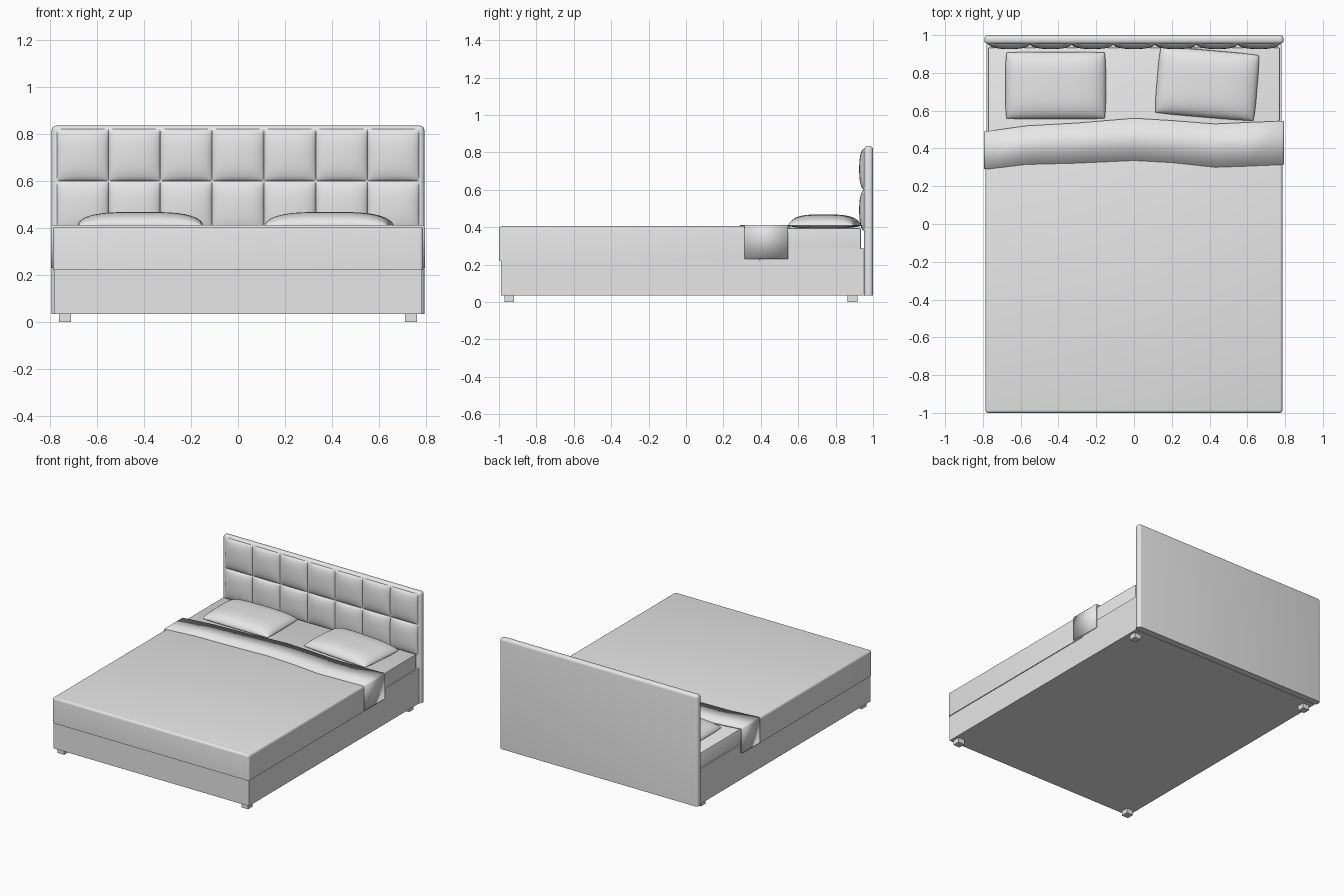
import bpy
import bmesh
import math
from mathutils import Matrix

old = bpy.data.objects.get("Cube")
if old:
    bpy.data.objects.remove(old, do_unlink=True)

grey = bpy.data.materials.new("plain_grey")
grey.use_nodes = True
colour = (0.8, 0.8, 0.8, 1)
grey.diffuse_color = colour
grey.node_tree.nodes["Principled BSDF"].inputs["Base Color"].default_value = colour


def finish(name, bm, smooth=True):
    bmesh.ops.recalc_face_normals(bm, faces=bm.faces)
    mesh = bpy.data.meshes.new(name)
    bm.to_mesh(mesh)
    bm.free()
    mesh.materials.append(grey)
    obj = bpy.data.objects.new(name, mesh)
    bpy.context.collection.objects.link(obj)
    if smooth:
        bpy.ops.object.select_all(action='DESELECT')
        obj.select_set(True)
        bpy.context.view_layer.objects.active = obj
        bpy.ops.object.shade_smooth_by_angle(angle=math.radians(40))
    return obj


def box(name, lo, hi, bevel=0.0, segments=4):
    """Box between two corners; every edge not on the underside is rounded."""
    bm = bmesh.new()
    bmesh.ops.create_cube(bm, size=1)
    for v in bm.verts:
        v.co = [lo[i] + (hi[i] - lo[i]) * (v.co[i] + 0.5) for i in range(3)]
    if bevel:
        edges = [e for e in bm.edges if max(v.co.z for v in e.verts) > lo[2] + 0.001]
        bmesh.ops.bevel(bm, geom=edges, offset=bevel, segments=segments,
                        profile=0.5, affect='EDGES')
    return finish(name, bm, bevel > 0)


def sheet(bm, n, func):
    """Grid over -1..1 squared, denser towards its rim."""
    t = [-math.cos(math.pi * i / n) for i in range(n + 1)]
    rows = [[bm.verts.new(func(u, v)) for u in t] for v in t]
    for a, b in zip(rows, rows[1:]):
        for i in range(n):
            bm.faces.new((a[i], a[i + 1], b[i + 1], b[i]))


def bulge(u, v, power):
    return math.sqrt(max(0, (1 - abs(u) ** power) * (1 - abs(v) ** power)))


# Feet
for side, sx in (("right", -1), ("left", 1)):
    for end, y in (("front", -0.945), ("back", 0.89)):
        x = sx * 0.735
        box(f"{end}_{side}_foot", (x - 0.026, y - 0.026, 0), (x + 0.026, y + 0.026, 0.04))

# Base, mattress and blanket
box("bed_base", (-0.78, -0.99, 0.035), (0.78, 0.95, 0.29))
box("mattress", (-0.772, -0.97, 0.28), (0.772, 0.935, 0.396), 0.008, 2)
box("blanket", (-0.786, -1, 0.222), (0.786, 0.4, 0.405), 0.015)

# Folded blanket edge: (x, front y, back y) across the bed, hanging down each side
across = [(-0.785, 0.29, 0.49), (-0.57, 0.315, 0.52), (-0.3, 0.322, 0.535),
          (0, 0.336, 0.56), (0.2, 0.325, 0.548), (0.43, 0.3, 0.53),
          (0.6, 0.306, 0.538), (0.785, 0.314, 0.545)]
path = [(x, 0.412, f, b) for x, f, b in across]
for sx, k in ((-1, 0), (1, -1)):
    f, b = across[k][1:]
    drop = [(sx * 0.794, 0.403, f, b), (sx * 0.794, 0.23, f, b)]
    path = drop[::-1] + path if sx < 0 else path + drop
bm = bmesh.new()
pairs = [(bm.verts.new((x, f, z)), bm.verts.new((x, b, z))) for x, z, f, b in path]
for (f0, b0), (f1, b1) in zip(pairs, pairs[1:]):
    bm.faces.new((f0, f1, b1, b0))
fold = finish("blanket_fold", bm)
if fold.data.polygons[len(across) // 2].normal.z < 0:
    fold.data.flip_normals()
solid = fold.modifiers.new("thickness", 'SOLIDIFY')
solid.thickness = 0.014
solid.offset = -1

# Pillows
for side, x, y, turn in (("right", -0.415, 0.733, 0), ("left", 0.387, 0.742, -4.8)):
    bm = bmesh.new()
    for height in (0.058, -0.016):
        def pillow(u, v, h=height):
            # corners pull in a little
            pinch = 1 - 0.025 * (u * v) ** 4
            return (0.266 * u * pinch, 0.178 * v * pinch, h * bulge(u, v, 3.5))
        sheet(bm, 24, pillow)
    bmesh.ops.remove_doubles(bm, verts=bm.verts, dist=0.0001)
    place = Matrix.Translation((x, y, 0.41)) @ Matrix.Rotation(math.radians(turn), 4, 'Z')
    bm.transform(place)
    finish(f"{side}_pillow", bm)

# Headboard with two rows of seven tufted cushions
box("headboard", (-0.792, 0.953, 0.035), (0.792, 1, 0.835), 0.02)
half = 0.11
bm = bmesh.new()
for row in range(2):
    for col in range(7):
        cx = (col - 3) * 2 * half
        cz = 0.49 + row * 2 * half

        def cushion(u, v, cx=cx, cz=cz):
            return (cx + half * u, 0.954 - 0.028 * bulge(u, v, 2.5), cz + half * v)
        sheet(bm, 16, cushion)
pads = finish("headboard_cushions", bm)
# all cushions face the front
if pads.data.polygons[len(pads.data.polygons) // 2].normal.y > 0:
    pads.data.flip_normals()
